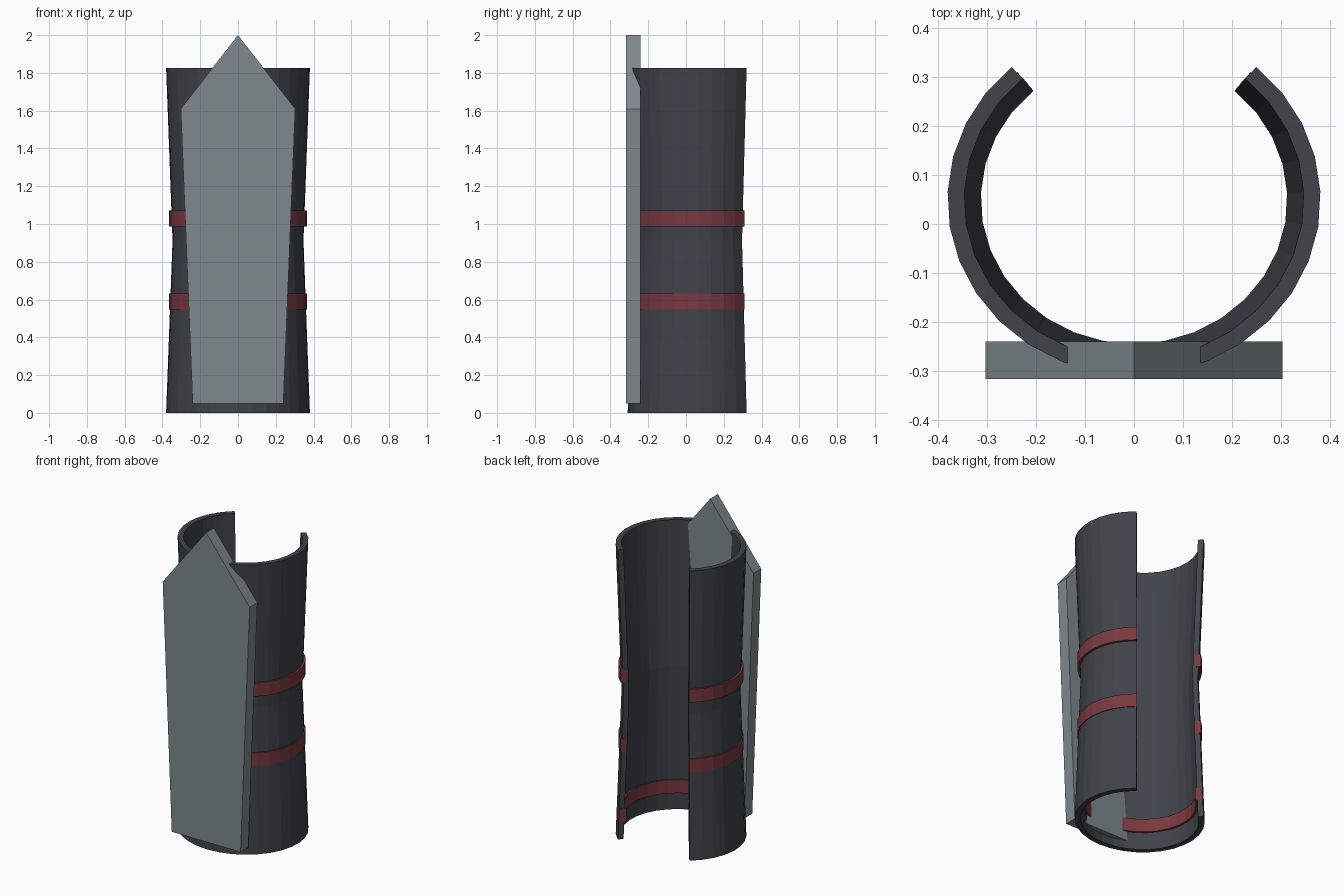
import bpy, bmesh
from math import sin, cos, radians

if "Cube" in bpy.data.objects:
    bpy.data.objects.remove(bpy.data.objects["Cube"])

CY, RATIO = 0.05, 0.942      # arc centre and oval depth ratio
SEGS = 24


def material(name, rgb):
    m = bpy.data.materials.new(name)
    m.diffuse_color = (*rgb, 1)
    m.use_nodes = True
    m.node_tree.nodes["Principled BSDF"].inputs["Base Color"].default_value = m.diffuse_color
    return m


def finish(bm, name, mat):
    bmesh.ops.recalc_face_normals(bm, faces=bm.faces)
    me = bpy.data.meshes.new(name)
    bm.to_mesh(me)
    bm.free()
    me.materials.append(mat)
    ob = bpy.data.objects.new(name, me)
    bpy.context.collection.objects.link(ob)
    return ob


def open_sweep(name, profile, mat, end=49.0):
    """Sweep a closed (radius, z) profile round the front, open at the back."""
    bm = bmesh.new()
    rings = []
    for i in range(SEGS + 1):
        t = radians(end - (180 + 2 * end) * i / SEGS)
        rings.append([bm.verts.new((r * cos(t), CY + r * RATIO * sin(t), z))
                      for r, z in profile])
    n = len(profile)
    for a, b in zip(rings, rings[1:]):
        for k in range(n):
            j = (k + 1) % n
            bm.faces.new((a[k], a[j], b[j], b[k]))
    bm.faces.new(rings[0])
    bm.faces.new(rings[-1])
    return finish(bm, name, mat)


dark = material("dark_leather", (0.052, 0.056, 0.068))
red = material("red_strap", (0.19, 0.04, 0.05))
steel = material("steel", (0.21, 0.25, 0.27))

# Waisted sleeve, open at the back
open_sweep("sleeve", [(0.381, 0), (0.347, 0.912), (0.381, 1.825),
                      (0.347, 1.825), (0.313, 0.912), (0.347, 0)], dark)

# Three equal straps; the lowest only shows on the inside
for i, z in enumerate((0.15, 0.59, 1.03)):
    open_sweep(f"strap_{i + 1}", [(0.365, z - 0.042), (0.365, z + 0.042),
                                  (0.33, z + 0.042), (0.33, z - 0.042)], red, 49.2)

# Pointed front plate
bm = bmesh.new()
outline = [(-0.24, 0.05), (0.24, 0.05), (0.303, 1.61), (0, 2.0), (-0.303, 1.61)]
face = bm.faces.new([bm.verts.new((x, -0.317, z)) for x, z in outline])
ext = bmesh.ops.extrude_face_region(bm, geom=[face], use_keep_orig=True)
bmesh.ops.translate(bm, vec=(0, 0.077, 0),
                    verts=[v for v in ext["geom"] if isinstance(v, bmesh.types.BMVert)])
finish(bm, "front_plate", steel)
